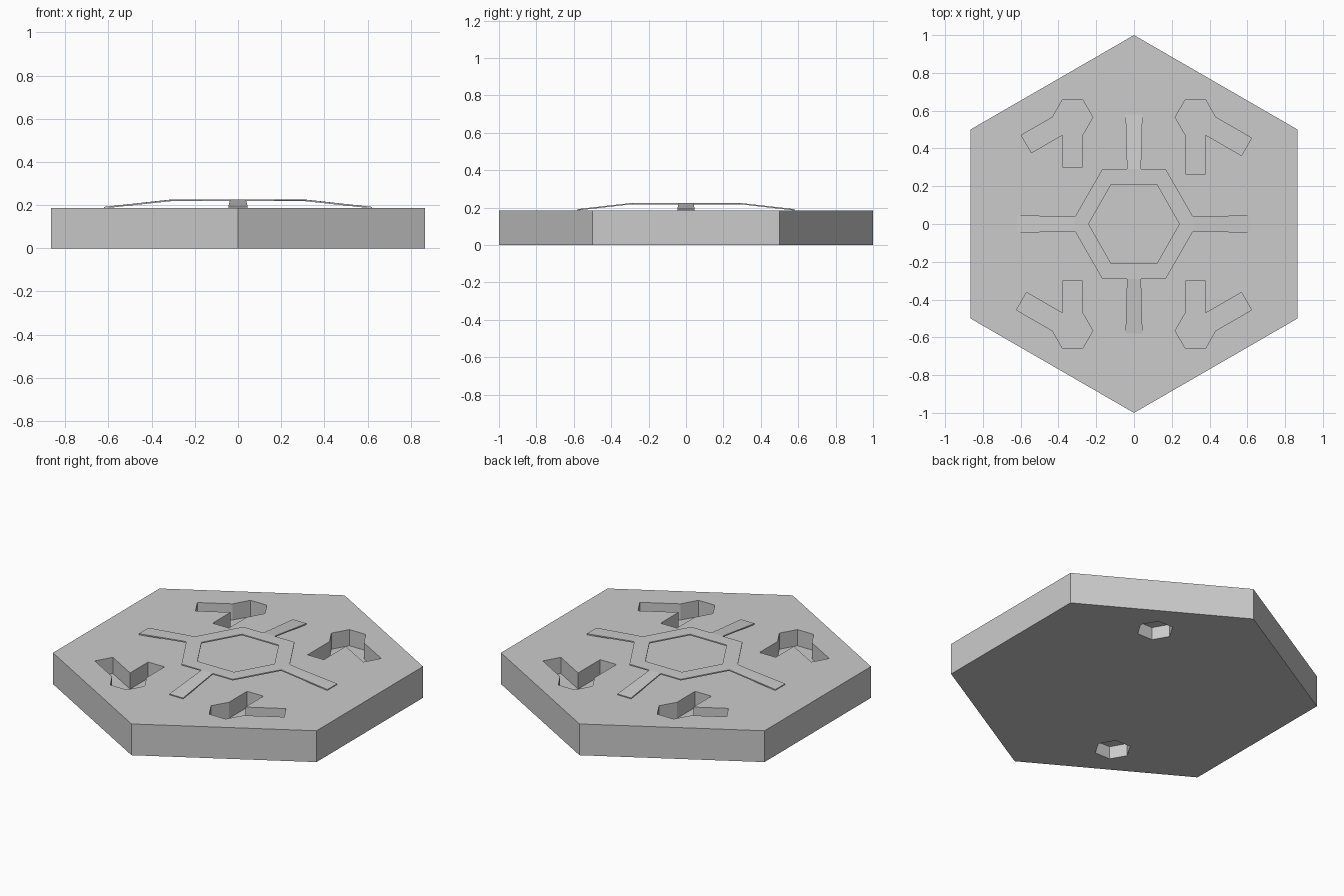
import bpy, bmesh
from math import cos, sin, radians
from mathutils import Vector

if "Cube" in bpy.data.objects:
    bpy.data.objects.remove(bpy.data.objects["Cube"])

TOP = 0.186


def ring(radius, start=0):
    return [Vector((radius * cos(radians(start + 60 * i)),
                    radius * sin(radians(start + 60 * i)))) for i in range(6)]


def prism(name, points, z0, z1):
    bm = bmesh.new()
    low = [bm.verts.new((p[0], p[1], z0)) for p in points]
    high = [bm.verts.new((p[0], p[1], z1)) for p in points]
    bm.faces.new(low)
    bm.faces.new(high)
    for i in range(len(points)):
        j = (i + 1) % len(points)
        bm.faces.new((low[i], low[j], high[j], high[i]))
    bmesh.ops.recalc_face_normals(bm, faces=bm.faces)
    mesh = bpy.data.meshes.new(name)
    bm.to_mesh(mesh)
    bm.free()
    ob = bpy.data.objects.new(name, mesh)
    bpy.context.collection.objects.link(ob)
    return ob


def apply_all(ob):
    bpy.context.view_layer.objects.active = ob
    for m in list(ob.modifiers):
        bpy.ops.object.modifier_apply(modifier=m.name)


def cut(ob, cutter):
    cutter.hide_render = True
    m = ob.modifiers.new("cut", 'BOOLEAN')
    m.operation = 'DIFFERENCE'
    m.solver = 'EXACT'
    m.object = cutter
    apply_all(ob)
    bpy.data.objects.remove(cutter)


# hexagonal base tile
base = prism("base_tile", ring(1.0, 30), 0, TOP)

# V-shaped pockets in the top: a hexagon with two arms
hexa = ring(0.107)
centre = Vector((0.325, 0.565))
side_dir = Vector((cos(radians(-30)), sin(radians(-30))))
for sx, sy, down, side in ((1, 1, 0.207, 0.22), (-1, 1, 0.17, 0.19),
                           (1, -1, 0.17, 0.22), (-1, -1, 0.17, 0.22)):
    d, s = Vector((0, -down)), side_dir * side
    outline = hexa[:5] + [hexa[4] + d, hexa[5] + d, hexa[5],
                          hexa[5] + s, hexa[0] + s]
    pts = [((p + centre).x * sx, (p + centre).y * sy) for p in outline]
    cut(base, prism("pocket_cutter", pts, 0.09, 0.4))

# two hexagonal sockets underneath
for s in (1, -1):
    pts = [p + centre * s for p in ring(0.1)]
    cut(base, prism("socket_cutter", pts, -0.2, 0.075))

# thin raised spider: flat hexagonal ring with four sloping arms
H, E = 0.225, 0.192
quarter = (
    ((.24, 0, H), (.318, 0, H), (.312, .04, H), (.168, .29, H), (.12, .21, H)),
    ((.12, .21, H), (.168, .29, H), (.037, .29, H), (0, .29, H), (0, .21, H)),
    ((.318, 0, H), (.62, 0, E), (.62, .046, E), (.312, .04, H)),
    ((.037, .29, H), (.045, .58, E), (0, .58, E), (0, .29, H)),
)
bm = bmesh.new()
for face in quarter:
    bm.faces.new([bm.verts.new(p) for p in face])
bmesh.ops.remove_doubles(bm, verts=bm.verts, dist=1e-4)
bmesh.ops.recalc_face_normals(bm, faces=bm.faces)
if sum(f.normal.z for f in bm.faces) < 0:
    bmesh.ops.reverse_faces(bm, faces=bm.faces)
mesh = bpy.data.meshes.new("raised_spider")
bm.to_mesh(mesh)
bm.free()
spider = bpy.data.objects.new("raised_spider", mesh)
bpy.context.collection.objects.link(spider)
mir = spider.modifiers.new("mirror", 'MIRROR')
mir.use_axis = (True, True, False)
sol = spider.modifiers.new("thickness", 'SOLIDIFY')
sol.thickness = 0.007
sol.offset = -1
apply_all(spider)
